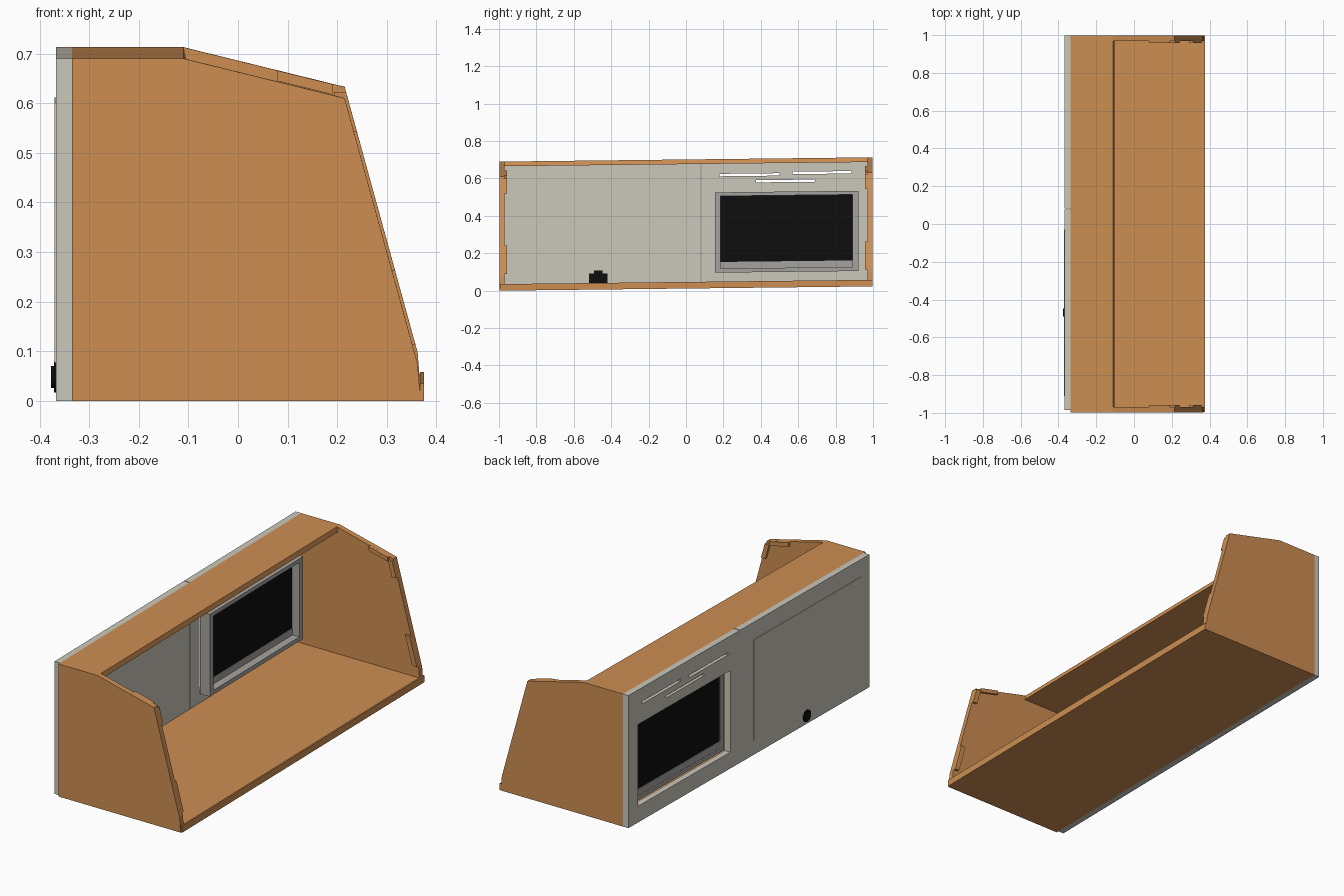
import bpy, bmesh, math
from mathutils import Vector

if "Cube" in bpy.data.objects:
    bpy.data.objects.remove(bpy.data.objects["Cube"])


def material(name, rgb):
    m = bpy.data.materials.new(name)
    m.diffuse_color = (*rgb, 1)
    m.use_nodes = True
    m.node_tree.nodes["Principled BSDF"].inputs["Base Color"].default_value = m.diffuse_color
    return m


ORANGE = material("orange_wood", (0.61, 0.27, 0.085))
GREY = material("light_grey_panel", (0.60, 0.575, 0.50))
FRAME = material("mid_grey_frame", (0.38, 0.37, 0.35))
BLACK = material("black", (0.004, 0.004, 0.004))


def prism(name, loops, axis, lo, hi, mat):
    """Extrude an outline with optional holes; outlines are xz (axis y) or yz (axis x)."""
    bm = bmesh.new()
    edges = []
    for loop in loops:
        vs = [bm.verts.new((u, lo, v) if axis == "y" else (lo, u, v)) for u, v in loop]
        edges += [bm.edges.new((vs[i], vs[(i + 1) % len(vs)])) for i in range(len(vs))]
    direction = Vector((0, 1, 0) if axis == "y" else (1, 0, 0))
    bmesh.ops.triangle_fill(bm, edges=edges, use_beauty=True, normal=direction)
    ext = bmesh.ops.extrude_face_region(bm, geom=bm.faces[:], use_keep_orig=True)
    moved = [g for g in ext["geom"] if isinstance(g, bmesh.types.BMVert)]
    bmesh.ops.translate(bm, vec=direction * (hi - lo), verts=moved)
    bmesh.ops.recalc_face_normals(bm, faces=bm.faces[:])
    # the whole shell rises slightly towards +y
    for v in bm.verts:
        v.co.z += 0.0115 * (v.co.y + 1)
    me = bpy.data.meshes.new(name)
    bm.to_mesh(me)
    bm.free()
    me.materials.append(mat)
    ob = bpy.data.objects.new(name, me)
    bpy.context.collection.objects.link(ob)
    return ob


def rect(a, b, c, d):
    return [(a, c), (b, c), (b, d), (a, d)]


def box(name, x, y, z, mat):
    return prism(name, [rect(*y, *z)], "x", x[0], x[1], mat)


SEAM = 0.08

# floor and top, each in two sections meeting at the seam
for tag, y in (("near", (-0.97, SEAM)), ("far", (SEAM, 0.97))):
    box("floor_" + tag, (-0.335, 0.368), y, (0, 0.03), ORANGE)
    prism("top_" + tag, [[(-0.335, 0.665), (-0.104, 0.665), (-0.11, 0.69), (-0.335, 0.69)]],
          "y", y[0], y[1], ORANGE)
box("floor_front_lip", (0.367, 0.375), (-0.995, 0.998), (0, 0.035), ORANGE)

# end walls with slanted front edges
wall = [(-0.335, 0), (0.368, 0), (0.362, 0.075), (0.215, 0.61), (-0.11, 0.69), (-0.335, 0.69)]
for tag, s in (("near", -1), ("far", 1)):
    lo, hi = sorted((s * 0.97, s * 0.998))
    prism("end_wall_" + tag, [wall], "y", lo, hi, ORANGE)
    # raised edge tabs inside the slanted edges
    lo, hi = sorted((s * 0.958, s * 0.971))

    def edge_x(z):
        return 0.362 - (z - 0.075) * 0.147 / 0.535
    for i, (z0, z1) in enumerate(((0.09, 0.24), (0.52, 0.60))):
        tab = [(edge_x(z0) - 0.025, z0), (edge_x(z0), z0), (edge_x(z1), z1), (edge_x(z1) - 0.025, z1)]
        prism(f"edge_tab_{tag}_{i}", [tab], "y", lo, hi, ORANGE)
    prism("top_tab_" + tag, [[(0.08, 0.622), (0.19, 0.595), (0.19, 0.616), (0.08, 0.643)]],
          "y", lo, hi, ORANGE)

# plain back panel with an outlined plate
box("back_panel_plain", (-0.367, -0.335), (-0.985, SEAM - 0.002), (0, 0.69), GREY)
box("back_panel_plate", (-0.370, -0.366), (-0.91, -0.03), (0.075, 0.60), GREY)

# back panel with window opening and three vent slots
d = 0.017  # allowance for the slope at this end
slots = [rect(0.18, 0.50, 0.615 - d, 0.628 - d), rect(0.57, 0.885, 0.622 - d, 0.635 - d),
         rect(0.375, 0.69, 0.58 - d, 0.592 - d)]
prism("back_panel_window", [rect(SEAM + 0.002, 0.998, 0, 0.69),
                            rect(0.16, 0.92, 0.085, 0.51)] + slots, "x", -0.367, -0.335, GREY)

# window frame standing off the panel, with sill and dark screen
prism("window_frame", [rect(0.155, 0.922, 0.083, 0.512), rect(0.185, 0.89, 0.105, 0.492)],
      "x", -0.326, -0.270, FRAME)
box("window_sill", (-0.325, -0.310), (0.184, 0.891), (0.104, 0.14), FRAME)
box("window_screen", (-0.322, -0.312), (0.184, 0.891), (0.139, 0.493), BLACK)

# cable outlet: inner stepped plate and outer round cap
prism("outlet_plate", [[(-0.518, 0.025), (-0.42, 0.025), (-0.42, 0.085), (-0.447, 0.085),
                        (-0.447, 0.102), (-0.491, 0.102), (-0.491, 0.085), (-0.518, 0.085)]],
      "x", -0.336, -0.329, BLACK)
for i, (r, x) in enumerate(((0.031, -0.371), (0.022, -0.377))):
    ring = [(-0.469 + r * math.cos(t * math.tau / 24), 0.042 + r * math.sin(t * math.tau / 24))
            for t in range(24)]
    prism(f"outlet_cap_{i}", [ring], "x", x, -0.366, BLACK)
